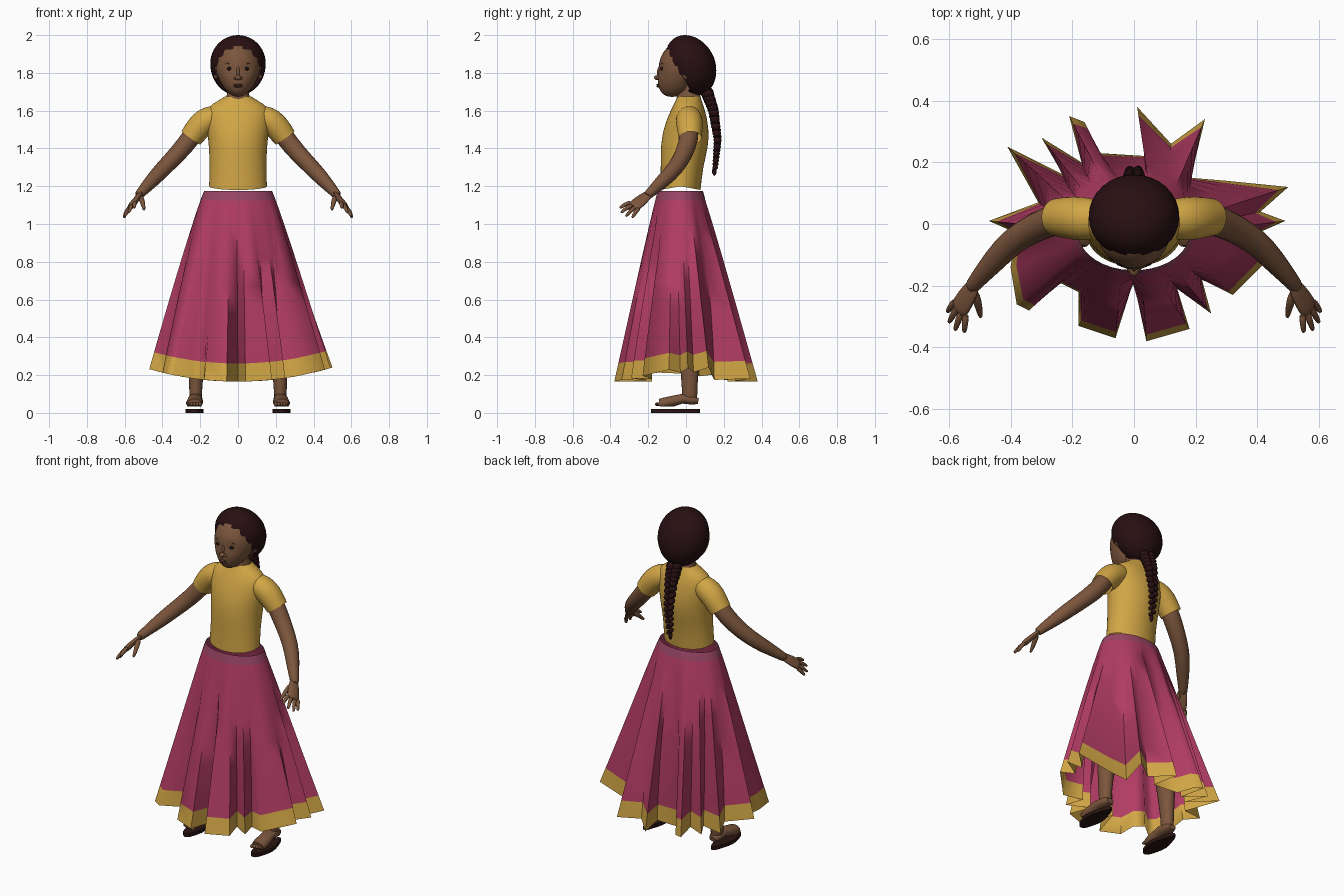
import bpy, bmesh
from math import sin, cos, pi
from mathutils import Vector, Matrix

cube = bpy.data.objects.get("Cube")
if cube:
    bpy.data.objects.remove(cube, do_unlink=True)


def material(name, r, g, b):
    m = bpy.data.materials.new(name)
    m.use_nodes = True
    m.diffuse_color = (r, g, b, 1)
    shader = next(n for n in m.node_tree.nodes if n.type == 'BSDF_PRINCIPLED')
    shader.inputs["Base Color"].default_value = (r, g, b, 1)
    shader.inputs["Roughness"].default_value = 0.8
    return m


YELLOW = material("mustard cloth", 0.64, 0.38, 0.06)
PINK = material("raspberry cloth", 0.44, 0.045, 0.125)
BAND = material("dusty pink waistband", 0.32, 0.06, 0.13)
SKIN = material("brown skin", 0.2, 0.092, 0.046)
LIPS = material("dark lips", 0.12, 0.04, 0.028)
HAIR = material("dark hair", 0.021, 0.005, 0.006)
SOLE = material("sandal leather", 0.022, 0.007, 0.006)
EYE = material("eye black", 0.012, 0.006, 0.005)


def finish(name, bm, mats, angle=60, subdivide=0):
    bmesh.ops.recalc_face_normals(bm, faces=bm.faces)
    mesh = bpy.data.meshes.new(name)
    bm.to_mesh(mesh)
    bm.free()
    for m in mats:
        mesh.materials.append(m)
    ob = bpy.data.objects.new(name, mesh)
    bpy.context.scene.collection.objects.link(ob)
    bpy.ops.object.select_all(action='DESELECT')
    ob.select_set(True)
    bpy.context.view_layer.objects.active = ob
    bpy.ops.object.shade_smooth_by_angle(angle=angle * pi / 180)
    if subdivide:
        ob.modifiers.new("Smooth", 'SUBSURF').levels = subdivide
        ob.modifiers["Smooth"].render_levels = subdivide
    return ob


def loft(bm, rings, caps=True, rule=None):
    """Bridge closed rings of points; rule gives a material index per row."""
    rows = [[bm.verts.new(p) for p in ring] for ring in rings]
    n = len(rows[0])
    for k, (a, b) in enumerate(zip(rows, rows[1:])):
        for i in range(n):
            j = (i + 1) % n
            f = bm.faces.new((a[i], a[j], b[j], b[i]))
            f.material_index = rule(k) if rule else 0
    if caps:
        bm.faces.new(rows[0])
        bm.faces.new(rows[-1])


def tube(bm, path, radii, wide=(1, 0, 0), flat=1.0, sides=10, caps=True):
    pts = [Vector(p) for p in path]
    rings = []
    for i, p in enumerate(pts):
        d = (pts[min(i + 1, len(pts) - 1)] - pts[max(i - 1, 0)]).normalized()
        u = Vector(wide)
        u = (u - d * u.dot(d)).normalized()
        v = d.cross(u)
        rings.append([p + radii[i] * (u * cos(2 * pi * k / sides) + v * flat * sin(2 * pi * k / sides))
                      for k in range(sides)])
    loft(bm, rings, caps)


def ball(bm, centre, size, turn=None, seg=12):
    mat = Matrix.Translation(centre) @ (turn or Matrix()) @ Matrix.Diagonal((*size, 1))
    return bmesh.ops.create_uvsphere(bm, u_segments=seg, v_segments=seg * 2 // 3, radius=1, matrix=mat)["verts"]


# Pleated skirt: straight folds from an oval waist to a zigzag hem (hundredths)
hem = [(49, 1), (41, 4), (50, 12), (30, 14), (18, 15), (23, 34), (12, 26), (1, 38), (4, 22),
       (-12, 23), (-16, 33), (-21, 35), (-17, 20), (-30, 28), (-23, 16), (-41, 25), (-31, 7), (-47, 1),
       (-38, -3), (-40, -14), (-38, -26), (-34, -28), (-24, -19), (-18, -22), (-18, -33), (-6, -37), (0, -18),
       (4, -38), (18, -34), (14, -21), (25, -29), (22, -18), (32, -23), (46, -9), (40, -3)]
levels = [0, 0.025, 0.05, 0.1, 0.2, 0.35, 0.5, 0.65, 0.8, 0.905, 1]
rings = []
for t in levels:
    ring = []
    for i, (hx, hy) in enumerate(hem):
        a = 2 * pi * i / len(hem)
        edge = Vector((hx / 100, hy / 100))
        full = edge / max((edge.x / 0.47) ** 2 + (edge.y / 0.36) ** 2, 0.01) ** 0.5
        edge = edge.lerp(full, (1 - t) * 0.6)
        waist = Vector((0.18 * cos(a), -0.03 + 0.12 * sin(a)))
        p = waist.lerp(edge, t ** 0.92)
        low = 0.165 + 0.3 * edge.x ** 2
        ring.append((p.x, p.y, 1.175 + (low - 1.175) * t))
    rings.append(ring)
bm = bmesh.new()
loft(bm, rings, False, lambda k: 2 if k < 2 else (1 if k == len(levels) - 2 else 0))
finish("skirt", bm, [PINK, YELLOW, BAND], 70)

# Blouse body: height, centre y, half width, half depth
body = [(1.2, -0.03, 0.155, 0.108), (1.3, -0.022, 0.15, 0.112), (1.41, -0.008, 0.155, 0.128),
        (1.5, 0, 0.165, 0.122), (1.58, 0.008, 0.175, 0.1), (1.625, 0.012, 0.155, 0.082),
        (1.65, 0.014, 0.11, 0.07), (1.675, 0.016, 0.07, 0.06)]
bm = bmesh.new()
loft(bm, [[(w * cos(pi * k / 12), y + d * sin(pi * k / 12),
            z - (0.02 * abs(sin(pi * k / 12)) if z < 1.25 else 0)) for k in range(24)]
          for z, y, w, d in body], False)
finish("blouse", bm, [YELLOW], subdivide=1)

for s, side in ((1, "left"), (-1, "right")):
    def flip(*pts):
        return [(x * s, y, z) for x, y, z in pts]

    # Sleeve and arm
    bm = bmesh.new()
    tube(bm, flip((0.1, 0.015, 1.57), (0.15, 0.015, 1.558), (0.2, 0.02, 1.525), (0.25, 0.022, 1.455)),
         [0.06, 0.073, 0.073, 0.063], (0, 1, 0), sides=14, caps=False)
    finish(side + "_sleeve", bm, [YELLOW], subdivide=1)
    bm = bmesh.new()
    tube(bm, flip((0.2, 0.02, 1.53), (0.25, 0.018, 1.455), (0.32, -0.01, 1.37), (0.395, -0.055, 1.295),
                  (0.45, -0.115, 1.235), (0.515, -0.19, 1.165), (0.53, -0.21, 1.145)),
         [0.05, 0.055, 0.05, 0.046, 0.042, 0.027, 0.026], (0, 1, 0))
    finish(side + "_arm", bm, [SKIN], subdivide=1)

    # Hand: flattened palm, four fingers and a thumb
    bm = bmesh.new()
    spread = Vector((0.055 * s, 0.07, -0.05))
    knuckle = Vector((0.562 * s, -0.268, 1.1))
    tube(bm, [*flip((0.51, -0.185, 1.17), (0.535, -0.225, 1.135)), knuckle, knuckle + Vector((0.008 * s, -0.015, -0.012))],
         [0.026, 0.036, 0.042, 0.034], spread, 0.45)
    tips = flip((0.55, -0.352, 1.085), (0.58, -0.345, 1.06), (0.6, -0.32, 1.04), (0.605, -0.285, 1.033))
    for k, tip in enumerate(tips):
        base = knuckle + spread * (k - 1.5) * 0.2
        tip = Vector(tip)
        tube(bm, [base, base.lerp(tip, 0.5) + Vector((0, 0, 0.006)), base.lerp(tip, 0.9), tip],
             [0.013, 0.012, 0.009, 0.005], spread, sides=8)
    tube(bm, flip((0.52, -0.215, 1.15), (0.506, -0.255, 1.12), (0.5, -0.285, 1.09), (0.496, -0.305, 1.072)),
         [0.018, 0.015, 0.011, 0.006], spread, sides=8)
    finish(side + "_hand", bm, [SKIN], subdivide=1)

    # Leg, foot and toes
    bm = bmesh.new()
    tube(bm, flip((0.225, 0.02, 0.05), (0.224, 0.02, 0.1), (0.223, 0.018, 0.2), (0.212, 0.022, 0.36),
                  (0.19, 0, 0.55), (0.16, -0.015, 0.8)), [0.036, 0.035, 0.04, 0.056, 0.055, 0.075], flat=1.2)
    finish(side + "_leg", bm, [SKIN], subdivide=1)
    bm = bmesh.new()
    tube(bm, flip((0.225, 0.065, 0.062), (0.225, 0.04, 0.067), (0.226, -0.02, 0.075), (0.229, -0.07, 0.062),
                  (0.231, -0.115, 0.051), (0.231, -0.14, 0.047)), [0.022, 0.036, 0.039, 0.043, 0.045, 0.04], flat=0.7)
    for k in range(5):
        ball(bm, (s * (0.2 + 0.0155 * k), -0.148 + 0.004 * k, 0.046), (0.011 - 0.0008 * k, 0.018, 0.01), seg=8)
    for v in bm.verts:
        v.co.z = max(v.co.z, 0.034)
    finish(side + "_foot", bm, [SKIN])

    # Flat sandal sole, narrower at the arch and heel
    bm = bmesh.new()
    outline = []
    for k in range(24):
        a = 2 * pi * k / 24
        width = 0.044 - 0.007 * sin(a) + 0.004 * cos(4 * a)
        outline.append((s * 0.23 + width * cos(a), -0.055 + 0.13 * sin(a)))
    loft(bm, [[(x, y, z) for x, y in outline] for z in (0, 0.021)])
    finish(side + "_sandal", bm, [SOLE], 40)

# Neck
bm = bmesh.new()
tube(bm, [(0, 0.016, 1.63), (0, 0.014, 1.675), (0, 0.008, 1.7), (0, 0, 1.77)], [0.075, 0.066, 0.054, 0.054], sides=14)
finish("neck", bm, [SKIN], subdivide=1)

# Head: a sphere with a tapered jaw and a forward chin, plus nose and ears
bm = bmesh.new()
for v in ball(bm, (0, -0.02, 1.82), (0.118, 0.125, 0.147), seg=32):
    drop = max(0, 1.82 - v.co.z) / 0.147
    v.co.x *= 1 - 0.22 * drop
    v.co.y -= 0.055 * drop ** 1.5
    if v.co.y > 0:
        v.co.z += 0.03 * drop
    for s in (1, -1):
        away = (Vector((v.co.x, v.co.z)) - Vector((s * 0.045, 1.822))).length
        if v.co.y < -0.08:
            v.co.y += 0.01 * max(0, 1 - away / 0.035)
ball(bm, (0, -0.148, 1.775), (0.016, 0.022, 0.014))
ball(bm, (0, -0.138, 1.8), (0.01, 0.016, 0.035))
for s in (1, -1):
    ball(bm, (s * 0.014, -0.145, 1.772), (0.01, 0.013, 0.009), seg=8)
    ball(bm, (s * 0.117, 0, 1.8), (0.012, 0.022, 0.035))
finish("head", bm, [SKIN])

# Eyes, brows and mouth
for s, side in ((1, "left"), (-1, "right")):
    bm = bmesh.new()
    ball(bm, (s * 0.045, -0.126, 1.822), (0.014, 0.01, 0.0095))
    finish(side + "_eye", bm, [EYE])
    bm = bmesh.new()
    ball(bm, (s * 0.046, -0.124, 1.85), (0.02, 0.006, 0.003), Matrix.Rotation(s * 0.12, 4, 'Y'))
    finish(side + "_brow", bm, [LIPS])
bm = bmesh.new()
for z in (1.737, 1.728):
    ball(bm, (0, -0.145, z), (0.025, 0.012, 0.0055))
finish("mouth", bm, [LIPS])

# Hair cap with an opening for the face
bm = bmesh.new()
for v in ball(bm, (0, 0.025, 1.85), (0.147, 0.132, 0.15), seg=32):
    v.co.y -= 0.2 * (v.co.z - 1.85)
    v.co.z -= 0.02 * max(0, 1.85 - v.co.z) / 0.15
gone = []
for f in bm.faces:
    c = f.calc_center_median()
    if c.y < 0.01 and (c.x / 0.118) ** 2 + ((c.z - 1.79) / 0.15) ** 2 < 1:
        gone.append(f)
bmesh.ops.delete(bm, geom=gone, context='FACES')
finish("hair", bm, [HAIR])

# Braid: pairs of slanted lobes that shrink toward the tip
path = [Vector(p) for p in ((0, 0.11, 1.7), (0, 0.145, 1.6), (0, 0.168, 1.45), (0, 0.155, 1.3))]
bm = bmesh.new()
lobes = 26
for k in range(lobes):
    t = k / (lobes - 1) * (len(path) - 1)
    i = min(int(t), len(path) - 2)
    p = path[i].lerp(path[i + 1], t - i)
    r = 1 - 0.6 * k / lobes
    s = 1 if k % 2 else -1
    ball(bm, p + Vector((s * 0.021 * r, 0, 0)), (0.03 * r, 0.037 * r, 0.019 * r + 0.006),
         Matrix.Rotation(s * -0.7, 4, 'Y'), 8)
ball(bm, (0, 0.15, 1.28), (0.011, 0.012, 0.025), seg=8)
finish("braid", bm, [HAIR], 50)
